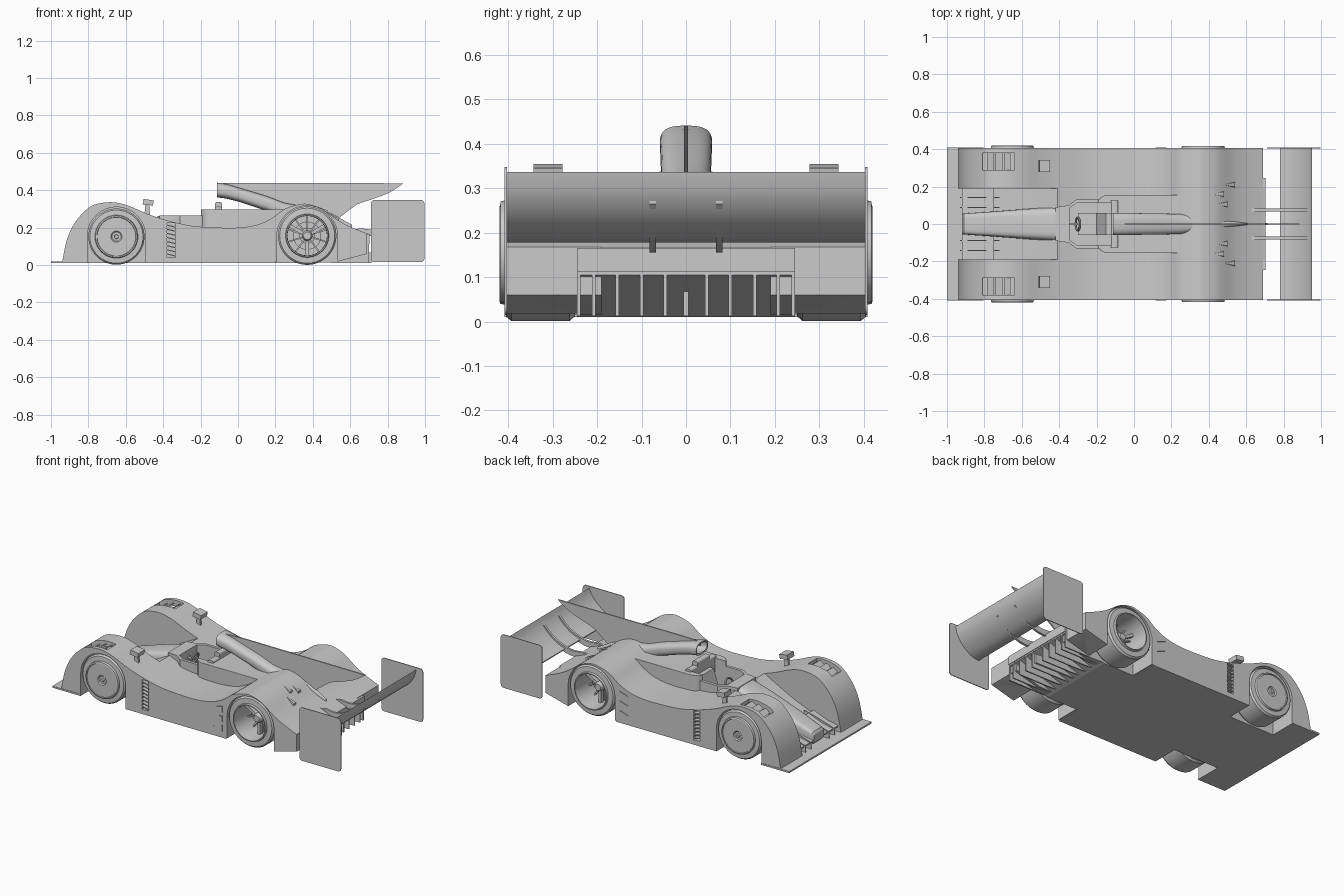
import bpy, bmesh, math

if "Cube" in bpy.data.objects:
    bpy.data.objects.remove(bpy.data.objects["Cube"])

# ---------- helpers ----------
def make(name, verts, faces, mirror=False):
    bm = bmesh.new()
    vs = [bm.verts.new(v) for v in verts]
    for f in faces:
        bm.faces.new([vs[i] for i in f])
    bmesh.ops.remove_doubles(bm, verts=bm.verts, dist=1e-5)
    bmesh.ops.recalc_face_normals(bm, faces=bm.faces)
    me = bpy.data.meshes.new(name)
    bm.to_mesh(me)
    bm.free()
    ob = bpy.data.objects.new(name, me)
    bpy.context.collection.objects.link(ob)
    if mirror:
        m = ob.modifiers.new("mirror", 'MIRROR')
        m.use_axis = (False, True, False)
        m.use_mirror_merge = False
    return ob

def prism(name, pts, a, b, axis='y', mirror=False):
    n = len(pts)
    put = (lambda u, v, t: (u, t, v)) if axis == 'y' else (lambda u, v, t: (u, v, t))
    verts = [put(u, v, t) for t in (a, b) for u, v in pts]
    faces = [list(range(n)), list(range(n, 2 * n))]
    faces += [(i, (i + 1) % n, n + (i + 1) % n, n + i) for i in range(n)]
    return make(name, verts, faces, mirror)

def box(name, x0, x1, y0, y1, z0, z1, mirror=False):
    return prism(name, [(x0, z0), (x1, z0), (x1, z1), (x0, z1)], y0, y1, 'y', mirror)

def loft(name, secs, power=3, n=32):
    """Superellipse rings; section = x, half width, z low, z high."""
    verts, faces = [], []
    for x, w, z0, z1 in secs:
        for i in range(n):
            c, s = math.cos(2 * math.pi * i / n), math.sin(2 * math.pi * i / n)
            e = 2 / power
            verts.append((x, w * math.copysign(abs(c) ** e, c),
                          (z0 + z1) / 2 + (z1 - z0) / 2 * math.copysign(abs(s) ** e, s)))
    for k in range(len(secs) - 1):
        for i in range(n):
            j = (i + 1) % n
            faces.append((k * n + i, k * n + j, k * n + n + j, k * n + n + i))
    faces += [list(range(n)), list(range((len(secs) - 1) * n, len(secs) * n))]
    return make(name, verts, faces)

def lathe(name, prof, cx, cz, closed=False, n=64):
    """Spin (radius, y) about a y-axis through (cx, cz)."""
    m = len(prof)
    verts = [(cx + r * math.cos(2 * math.pi * i / n), y, cz + r * math.sin(2 * math.pi * i / n))
             for i in range(n) for r, y in prof]
    faces = []
    for i in range(n):
        j = (i + 1) % n
        for k in range(m if closed else m - 1):
            l = (k + 1) % m
            q = [i * m + k, i * m + l, j * m + l, j * m + k]
            if prof[k][0] == 0: q = q[:3]
            elif prof[l][0] == 0: q = [q[0], q[1], q[3]]
            faces.append(q)
    return make(name, verts, faces, True)

def smooth(p, steps=5):
    out = []
    for i in range(len(p) - 1):
        a, b, c, d = p[max(i - 1, 0)], p[i], p[i + 1], p[min(i + 2, len(p) - 1)]
        for s in range(steps):
            t = s / steps
            out.append(tuple(0.5 * (2 * b[k] + (c[k] - a[k]) * t + (2 * a[k] - 5 * b[k] + 4 * c[k] - d[k]) * t * t
                                    + (3 * b[k] - a[k] - 3 * c[k] + d[k]) * t ** 3) for k in (0, 1)))
    return out + [p[-1]]

def cut(ob, cutter):
    m = ob.modifiers.new("cut", 'BOOLEAN')
    m.operation, m.solver, m.object = 'DIFFERENCE', 'EXACT', cutter
    bpy.context.view_layer.objects.active = ob
    bpy.ops.object.modifier_move_to_index(modifier="cut", index=0)
    bpy.ops.object.modifier_apply(modifier="cut")
    bpy.data.objects.remove(cutter)

def rounded(x0, x1, z0, z1, r, n=5):
    pts = []
    for cx, cz, a in ((x1 - r, z1 - r, 0), (x0 + r, z1 - r, 90), (x0 + r, z0 + r, 180), (x1 - r, z0 + r, 270)):
        for i in range(n + 1):
            t = math.radians(a + 90 * i / n)
            pts.append((cx + r * math.cos(t), cz + r * math.sin(t)))
    return pts

# ---------- side pods with fenders ----------
top = smooth([(-.94, .015), (-.915, .135), (-.87, .23), (-.8, .305), (-.74, .33), (-.66, .335), (-.58, .315),
              (-.5, .28), (-.4, .245), (-.25, .21), (-.1, .2), (0, .2), (.1, .215), (.18, .25), (.25, .3),
              (.33, .325), (.38, .325), (.45, .3), (.53, .243), (.6, .205), (.69, .168)])

def height(x):
    for (x0, z0), (x1, z1) in zip(top, top[1:]):
        if x0 <= x <= x1:
            return z0 + (z1 - z0) * (x - x0) / (x1 - x0)

pod = prism("side_body", top + [(.69, .06), (.52, .015)], .19, .405, 'y', True)
for cx, r in ((-.65, .155), (.37, .162)):
    arch = [(cx + r * math.cos(math.pi * i / 32), .155 + r * math.sin(math.pi * i / 32)) for i in range(33)]
    cut(pod, prism("well", arch + [(cx - r, -.1), (cx + r, -.1)], .24, .6))
cut(pod, box("vent", -.81, -.64, .29, .38, .27, .5))
cut(pod, box("louvre_recess", -.38, -.335, .375, .6, .04, .225))
for i in range(3):
    x = -.785 + i * .045
    z = height(x) - .012
    prism("fender_slat", [(x, z - .02), (x + .006, z - .02), (x + .036, z), (x + .03, z)], .289, .381, 'y', True)
for i in range(8):
    z = .045 + i * .022
    prism("side_louvre", [(-.382, z + .012), (-.333, z), (-.333, z + .006), (-.382, z + .018)], .375, .407, 'y', True)

# ---------- centre body, nose, cockpit ----------
mid = [(-.41, height(-.41))] + [p for p in top if p[0] > -.405] + [(.7, .165), (.7, .12), (.42, .03), (-.41, .02)]
centre = prism("centre_body", mid, -.19, .19)
prism("front_ramp", smooth([(-.78, .075), (-.62, .14), (-.5, .2), (-.41, height(-.41))], 4) + [(-.41, .02), (-.58, .05)],
      -.19, .19)
prism("front_flap", [(-.92, .05), (-.84, .062), (-.75, .1), (-.75, .11), (-.84, .075), (-.92, .058)], -.19, .19)
for y in (.085, .14):
    prism("front_strake", [(-.93, .02), (-.72, .02), (-.72, .12), (-.8, .1), (-.93, .06)], y, y + .005, 'y', True)

nose = loft("nose", [(-.92, .05, .04, .09), (-.91, .056, .03, .105), (-.75, .067, .03, .165), (-.55, .083, .03, .228),
                     (-.42, .092, .03, .262), (-.33, .1, .03, .266)], 5)
tub_half = [(-.42, .09), (-.35, .1), (-.31, .13), (-.08, .13)]
tub = prism("cockpit_surround", tub_half + [(x, -y) for x, y in reversed(tub_half)], .1, .265, 'z')
plan = rounded(-.2, .33, -.155, .155, .06)
cover = prism("engine_cover", plan, .12, .298, 'z')
bev = cover.modifiers.new("bevel", 'BEVEL')
bev.width, bev.segments, bev.limit_method = .012, 3, 'ANGLE'
for ob in (centre, nose, tub, cover):
    hole = [(-.345, -.085), (-.305, -.112), (-.12, -.112), (-.12, .112), (-.305, .112), (-.345, .085)]
    cut(ob, prism("cockpit_hole", hole, .07, .5, 'z'))

# seat, head rest, steering wheel
prism("seat", [(-.3, .07), (-.12, .07), (-.12, .26), (-.15, .26), (-.2, .11), (-.3, .095)], -.06, .06)
prism("head_rest", rounded(-.122, -.085, .2, .338, .012), -.06, .06)
prism("roll_hoop", rounded(-.122, -.085, .2, .312, .01), -.125, .125)
bpy.ops.mesh.primitive_torus_add(location=(-.3, 0, .225), rotation=(0, math.radians(-70), 0), major_radius=.035,
                                 minor_radius=.006, major_segments=24, minor_segments=8)
bpy.context.object.name = "steering_wheel"
box("steering_column", -.35, -.298, -.006, .006, .215, .23)

# ---------- air intake and dorsal fin ----------
loft("air_intake", [(-.05, .04, .365, .42), (-.11, .05, .373, .432), (-.112, .059, .362, .441), (-.06, .059, .355, .433),
                    (0, .058, .34, .415), (.15, .056, .29, .37), (.25, .053, .25, .332), (.33, .046, .22, .318),
                    (.42, .032, .2, .31), (.52, .016, .18, .265), (.61, .004, .15, .215)], 2.8)
fin = smooth([(.885, .437), (.81, .388), (.72, .353), (.64, .325), (.57, .275), (.52, .235)], 4)
prism("dorsal_fin", [(-.1, .41), (-.1, .437), (.05, .44)] + fin + [(.3, .25), (.1, .35)], -.004, .004)

# ---------- wheels ----------
lathe("front_wheel", [(0, .36), (.1, .36), (.105, .25), (.14, .25), (.15, .262), (.15, .393), (.142, .404), (.115, .406),
                      (.112, .418), (.105, .42), (.103, .416), (.03, .416), (.024, .41), (.012, .41), (.01, .42), (0, .42)],
      -.65, .152)
rx, rz = .37, .157
lathe("rear_tyre", [(.105, .25), (.145, .25), (.156, .262), (.156, .393), (.147, .404), (.116, .406), (.113, .418),
                    (.107, .418), (.105, .4)], rx, rz, True)
lathe("rear_hub", [(0, .24), (.028, .24), (.028, .33), (.02, .345), (0, .345)], rx, rz, False, 24)
lathe("brake_disc", [(.04, .262), (.075, .262), (.075, .272), (.04, .272)], rx, rz, True)
def spoke(name, ang, w, r0, r1, y0, y1):
    c, s = math.cos(ang), math.sin(ang)
    pts = [(rx + r * c - o * s, rz + r * s + o * c) for r, o in ((r0, -w), (r1, -w), (r1, w), (r0, w))]
    prism(name, pts, y0, y1, 'y', True)
for i in range(10):
    spoke("rear_spoke", math.pi * (.1 + i / 5), .004, .02, .107, .275, .29)
for i in range(3):
    spoke("rear_bracket", math.pi * (1 / 6 + i * 2 / 3), .009, .015, .107, .3, .325)

# ---------- floor and diffuser ----------
half = [(-1, .408), (-.805, .408), (-.805, .24), (-.495, .24), (-.495, .405), (.2, .405), (.2, .245), (.42, .245)]
prism("floor", half + [(x, -y) for x, y in reversed(half)], .01, .02, 'z')
prism("diffuser_roof", [(.42, .01), (.7, .105), (.7, .118), (.42, .025)], -.245, .245)
for y in (.047, .1, .155, .208, .241):
    prism("diffuser_fin", [(.43, .015), (.7, .11), (.7, .012), (.5, .012)], y - .004, y + .004, 'y', True)
prism("centre_fin", [(.43, .015), (.6, .07), (.715, .068), (.715, .012)], -.006, .006)
box("rear_lip", .69, .704, -.245, .245, .113, .165)

# ---------- rear wing ----------
upper = smooth([(.78, .188), (.84, .212), (.9, .257), (.935, .3), (.952, .336)], 4)
lower = smooth([(.95, .325), (.935, .28), (.9, .232), (.84, .19), (.785, .178)], 4)
prism("rear_wing", upper + lower, -.405, .405)
prism("wing_endplate", rounded(.71, .997, .015, .348, .02), .403, .408, 'y', True)
arm = smooth([(.6, .19), (.66, .195), (.72, .19), (.78, .2), (.86, .235), (.93, .3)], 4)
prism("wing_pylon", arm + [(x, z - .035) for x, z in reversed(arm)], .068, .082, 'y', True)

# ---------- mirrors and small vents ----------
prism("mirror_head", [(-.51, .325), (-.455, .318), (-.45, .345), (-.505, .354)], .278, .343, 'y', True)
prism("mirror_stalk", [(-.5, .27), (-.47, .26), (-.475, .33), (-.495, .33)], .3, .312, 'y', True)
for z in (.07, .13, .19):
    prism("side_vent", [(.115, z), (.175, z - .022), (.175, z + .018)], .4, .409, 'y', True)
for x, y in ((.51, .21), (.45, .16), (.47, .105)):
    z0, z1 = height(x - .03), height(x + .03)
    make("deck_vent", [(x - .03, y, z0), (x + .03, y - .015, z1), (x + .03, y + .015, z1), (x + .03, y - .012, z1 + .012),
                       (x + .03, y + .012, z1 + .012)], [(0, 1, 3), (0, 4, 2), (0, 3, 4), (1, 2, 4, 3), (0, 2, 1)], True)

bpy.ops.object.select_all(action='SELECT')
bpy.context.view_layer.objects.active = pod
bpy.ops.object.shade_smooth_by_angle(angle=math.radians(30))
